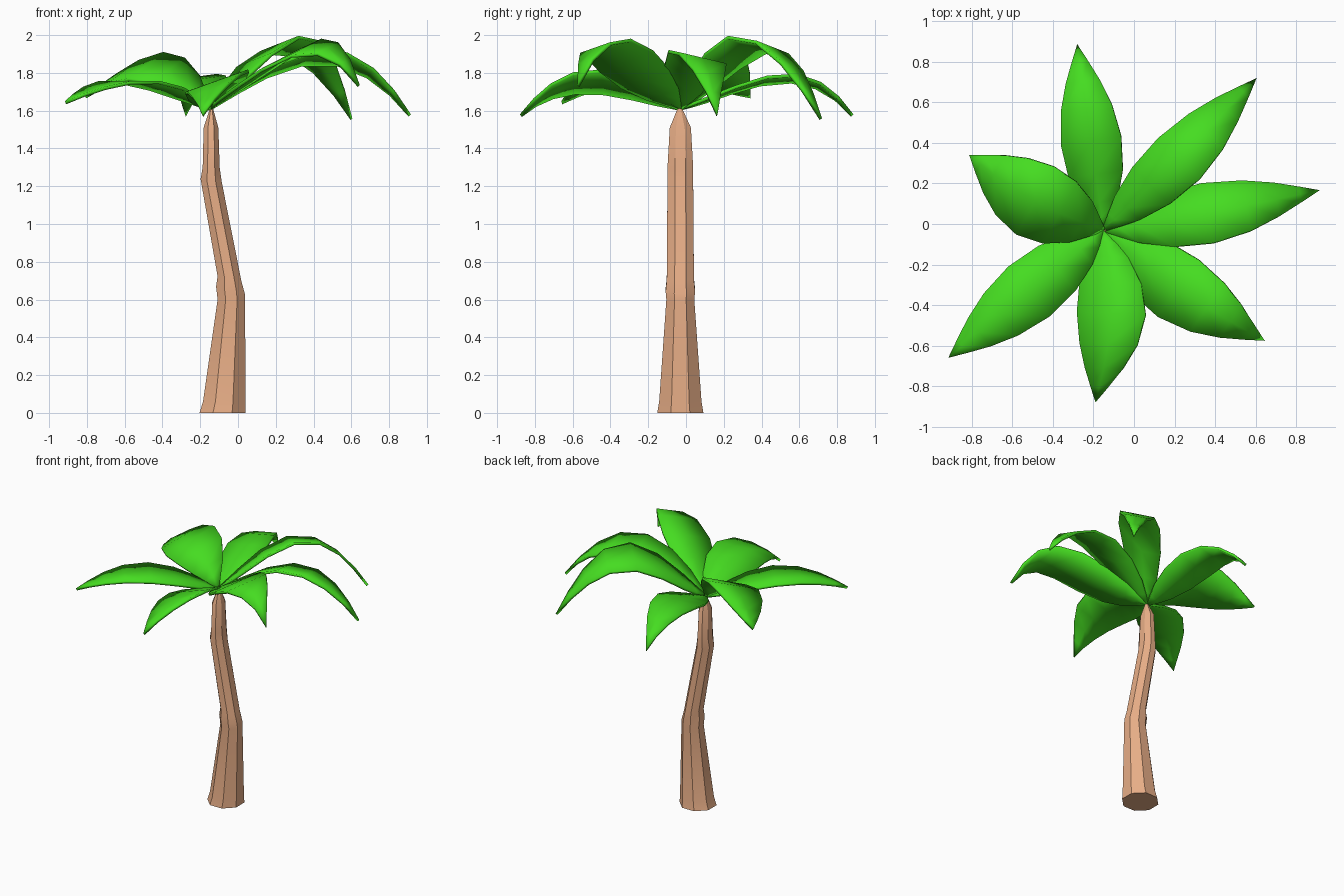
import bpy, bmesh, math
from mathutils import Vector

if "Cube" in bpy.data.objects:
    bpy.data.objects.remove(bpy.data.objects["Cube"])


def material(name, color):
    m = bpy.data.materials.new(name)
    m.diffuse_color = color
    m.use_nodes = True
    m.node_tree.nodes["Principled BSDF"].inputs["Base Color"].default_value = m.diffuse_color
    return m


def finish(bm, name, mat, angle):
    bmesh.ops.recalc_face_normals(bm, faces=bm.faces)
    me = bpy.data.meshes.new(name)
    bm.to_mesh(me)
    bm.free()
    me.materials.append(mat)
    ob = bpy.data.objects.new(name, me)
    bpy.context.collection.objects.link(ob)
    bpy.ops.object.select_all(action='DESELECT')
    ob.select_set(True)
    bpy.context.view_layer.objects.active = ob
    bpy.ops.object.shade_smooth_by_angle(angle=math.radians(angle))
    return ob


bark = material("bark", (0.80, 0.42, 0.24, 1))
green = material("leaf_green", (0.06, 0.72, 0.015, 1))

# Trunk: leaning eight-sided rings (centre x, z, radius x, radius y, tilt)
rings = [(-0.082, 0.0, 0.122, 0.122, 0), (-0.073, 0.06, 0.112, 0.112, 0),
         (-0.035, 0.60, 0.073, 0.074, 0), (-0.040, 0.65, 0.076, 0.078, -0.25),
         (-0.045, 0.71, 0.063, 0.072, -0.2), (-0.142, 1.23, 0.056, 0.068, -0.15),
         (-0.142, 1.30, 0.045, 0.068, 0), (-0.143, 1.51, 0.039, 0.056, 0)]
bm = bmesh.new()
prev = None
for cx, z, rx, ry, tilt in rings:
    ring = []
    for i in range(8):
        a = math.tau * (i + 0.5) / 8
        dx = rx * math.cos(a) / math.cos(math.pi / 8)
        dy = ry * math.sin(a) / math.cos(math.pi / 8)
        ring.append(bm.verts.new((cx + dx, -0.03 + dy, z + tilt * dx)))
    if prev:
        for i in range(8):
            j = (i + 1) % 8
            bm.faces.new((prev[i], prev[j], ring[j], ring[i]))
    else:
        bm.faces.new(ring)
    prev = ring
apex = bm.verts.new((-0.14, -0.033, 1.64))
for i in range(8):
    bm.faces.new((prev[i], prev[(i + 1) % 8], apex))
finish(bm, "trunk", bark, 30)

# Leaves: arching tapered blades
BASE = Vector((-0.15, -0.03))
PROFILE = [(0, .06), (.07, .32), (.15, .6), (.3, .9), (.48, 1), (.66, .84),
           (.8, .56), (.91, .26), (1, 0)]


def arch(zs, t):
    # smooth curve through five evenly spaced heights
    total = 0
    for i, z in enumerate(zs):
        for j in range(5):
            if j != i:
                z *= (t * 4 - j) / (i - j)
        total += z
    return total


def leaf(n, tip, heights, half, bow, roll):
    tip = Vector(tip)
    along = tip - BASE
    left = Vector((-along.y, along.x)).normalized()
    bm = bmesh.new()
    prev = None
    for t, w in PROFILE:
        mid = BASE + along * t + left * bow * math.sin(math.pi * t)
        z = arch((1.62,) + heights, t)
        row = []
        for s in ((1, 0, -1) if w else (0,)):
            p = mid + left * s * half * w
            row.append(bm.verts.new((p.x, p.y, z + s * roll * w)))
        if prev:
            for k in range(2):
                if w:
                    bm.faces.new((prev[k], row[k], row[k + 1], prev[k + 1]))
                else:
                    bm.faces.new((prev[k], row[0], prev[k + 1]))
        prev = row
    ob = finish(bm, f"leaf_{n}", green, 40)
    sol = ob.modifiers.new("thickness", 'SOLIDIFY')
    sol.thickness = 0.018
    sol.offset = -1


# tip, heights along the blade, half width, sideways bow, roll (left side up)
leaves = [
    ((0.916, 0.167), (1.79, 1.89, 1.84, 1.58), 0.150, -0.01, -0.035),
    ((0.605, 0.720), (1.83, 1.96, 1.88, 1.56), 0.143, -0.01, -0.04),
    ((-0.280, 0.887), (1.70, 1.77, 1.76, 1.58), 0.150, 0.0, -0.02),
    ((-0.813, 0.340), (1.80, 1.84, 1.78, 1.68), 0.190, 0.04, -0.07),
    ((-0.916, -0.660), (1.71, 1.76, 1.74, 1.65), 0.160, 0.0, 0.0),
    ((-0.190, -0.880), (1.71, 1.76, 1.73, 1.58), 0.168, 0.055, 0.06),
    ((0.645, -0.576), (1.75, 1.88, 1.945, 1.735), 0.172, -0.03, 0.05),
]
for n, args in enumerate(leaves, 1):
    leaf(n, *args)
